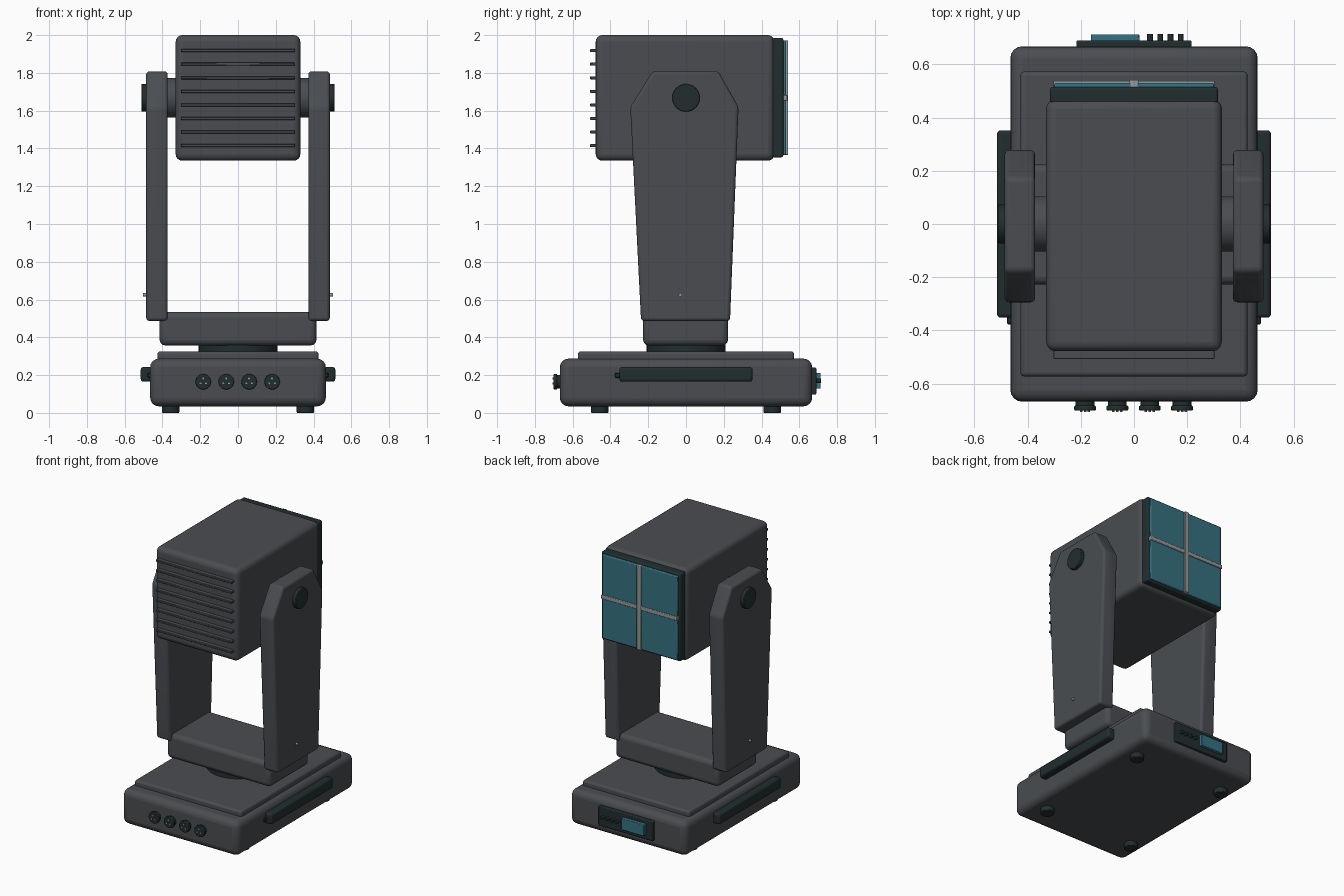
import bpy, bmesh, math
from mathutils import Matrix

if "Cube" in bpy.data.objects:
    bpy.data.objects.remove(bpy.data.objects["Cube"])


def material(name, rgb):
    m = bpy.data.materials.new(name)
    m.diffuse_color = (*rgb, 1)
    m.use_nodes = True
    m.node_tree.nodes["Principled BSDF"].inputs["Base Color"].default_value = m.diffuse_color
    return m


GREY = material("charcoal grey", (0.068, 0.073, 0.082))
DARK = material("near black", (0.016, 0.027, 0.028))
TEAL = material("teal glass", (0.035, 0.165, 0.22))
SILVER = material("silver", (0.30, 0.32, 0.33))


def finish(name, bm, mat, bevel=0.0, segments=3):
    bmesh.ops.recalc_face_normals(bm, faces=bm.faces)
    me = bpy.data.meshes.new(name)
    bm.to_mesh(me)
    bm.free()
    me.materials.append(mat)
    ob = bpy.data.objects.new(name, me)
    bpy.context.collection.objects.link(ob)
    if bevel:
        mod = ob.modifiers.new("rounding", 'BEVEL')
        mod.width, mod.segments = bevel, segments
        mod.limit_method, mod.angle_limit = 'ANGLE', math.radians(25)
    bpy.ops.object.select_all(action='DESELECT')
    ob.select_set(True)
    bpy.context.view_layer.objects.active = ob
    bpy.ops.object.shade_smooth_by_angle(angle=math.radians(35))
    return ob


def box(name, x, y, z, mat, bevel=0.0, segments=3):
    """Box from (min, max) ranges on each axis."""
    bm = bmesh.new()
    bmesh.ops.create_cube(bm, size=1)
    for v in bm.verts:
        for i, (a, b) in enumerate((x, y, z)):
            v.co[i] = (a + b) / 2 + v.co[i] * (b - a)
    return finish(name, bm, mat, bevel, segments)


def cylinder(name, centre, r, length, axis, mat, bevel=0.0, sides=32):
    bm = bmesh.new()
    rot = {'X': Matrix.Rotation(math.pi / 2, 4, 'Y'),
           'Y': Matrix.Rotation(math.pi / 2, 4, 'X'),
           'Z': Matrix.Identity(4)}[axis]
    bmesh.ops.create_cone(bm, cap_ends=True, segments=sides, radius1=r, radius2=r,
                          depth=length, matrix=Matrix.Translation(centre) @ rot)
    return finish(name, bm, mat, bevel, 2)


# Base housing, raised deck and feet
box("base", (-.465, .465), (-.668, .668), (.035, .287), GREY, .045, 4)
box("base_deck", (-.427, .427), (-.573, .573), (.27, .325), GREY, .015)
for x in (-.357, .357):
    for y in (-.457, .457):
        cylinder("foot", (x, y, .023), .046, .046, 'Z', DARK, .004)

# Turntable and yoke crossbar
cylinder("turntable", (0, 0, .34), .208, .05, 'Z', DARK, sides=48)
box("yoke_crossbar", (-.415, .415), (-.227, .223), (.357, .535), GREY, .03)

# Parts on both sides
ARM = [(-.238, .487), (.233, .487), (.278, 1.62), (.172, 1.808), (-.177, 1.808), (-.295, 1.62)]
for side, s in (("left", -1), ("right", 1)):
    def span(a, b):
        return tuple(sorted((s * a, s * b)))

    bm = bmesh.new()
    face = bm.faces.new([bm.verts.new((s * .372, y, z)) for y, z in ARM])
    new = bmesh.ops.extrude_face_region(bm, geom=[face])["geom"]
    for v in new:
        if isinstance(v, bmesh.types.BMVert):
            v.co.x += s * .114
    finish(side + "_arm", bm, GREY, .016, 3)
    cylinder(side + "_tilt_hub", (s * .35, 0, 1.668), .104, .08, 'X', GREY, sides=40)
    cylinder(side + "_tilt_cap", (s * .48, 0, 1.668), .073, .062, 'X', DARK, .004)
    cylinder(side + "_arm_screw", (s * .49, -.03, .625), .009, .024, 'X', SILVER, sides=12)
    box(side + "_handle", span(.44, .515), (-.352, .352), (.165, .243), DARK, .014)
    box(side + "_handle_latch", span(.44, .478), (-.377, -.34), (.186, .212), DARK, .004, 1)

# Lamp head with cooling fins
box("head", (-.33, .33), (-.478, .468), (1.335, 2.0), GREY, .035, 4)
for i in range(8):
    z = 1.415 + i * .0718
    box("cooling_fin", (-.303, .303), (-.508, -.46), (z - .008, z + .008), GREY, .003, 1)

# Front bezel, four lens panels and divider cross
MID = 1.668
box("lens_bezel", (-.315, .315), (.44, .515), (1.353, 1.985), DARK, .01)
for x in (-.3, .008):
    for z in (MID - .303, MID + .008):
        box("lens_panel", (x, x + .292), (.5, .53), (z, z + .295), TEAL, .006, 2)
box("vertical_divider", (-.017, .017), (.5, .541), (MID - .303, MID + .303), SILVER, .004, 2)
box("horizontal_divider", (-.303, .303), (.5, .538), (MID - .014, MID + .014), SILVER, .004, 2)

# Sockets, each with three pins
for i in range(4):
    x = -.184 + i * .1215
    cylinder("socket_body", (x, -.675, .165), .035, .05, 'Y', DARK)
    cylinder("socket_rim", (x, -.692, .165), .041, .018, 'Y', DARK, .004)
    for a in (90, 210, 330):
        px = x + .017 * math.cos(math.radians(a))
        pz = .165 + .017 * math.sin(math.radians(a))
        cylinder("socket_pin", (px, -.701, pz), .005, .01, 'Y', SILVER, sides=10)

# Control panel with screen and buttons
box("control_panel", (-.217, .217), (.65, .69), (.097, .24), DARK, .006, 2)
box("screen", (-.162, .02), (.68, .713), (.128, .212), TEAL, .004, 2)
for i in range(4):
    cylinder("button", (.06 + i * .0385, .7, .17), .011, .028, 'Y', DARK, sides=16)
